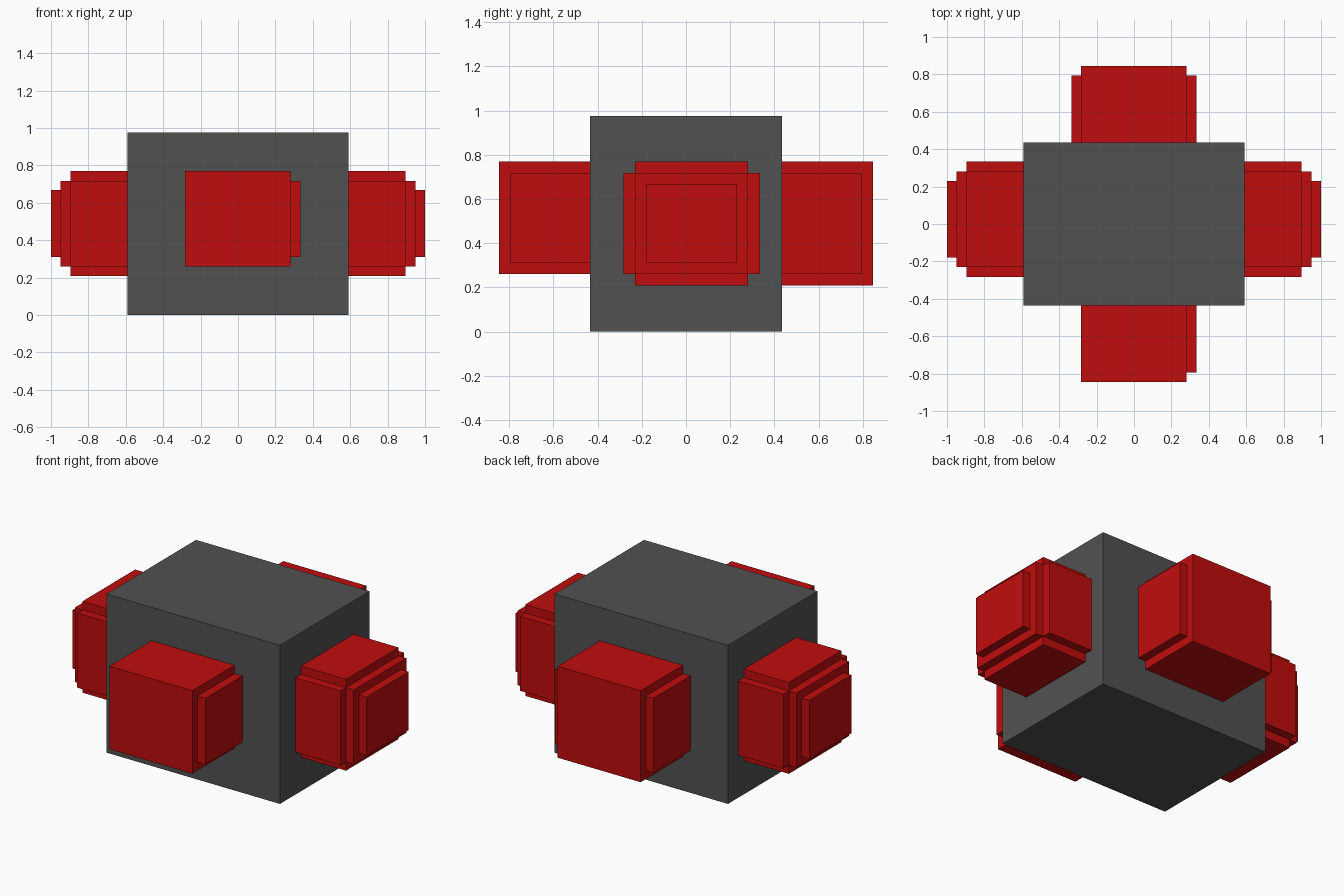
import bpy
import bmesh
from mathutils import Matrix, Vector

cube = bpy.data.objects.get("Cube")
if cube:
    bpy.data.objects.remove(cube, do_unlink=True)


def make_material(name, rgb):
    mat = bpy.data.materials.new(name)
    mat.use_nodes = True
    colour = (*rgb, 1.0)
    mat.diffuse_color = colour
    bsdf = next(n for n in mat.node_tree.nodes if n.type == 'BSDF_PRINCIPLED')
    bsdf.inputs["Base Color"].default_value = colour
    return mat


def make_blocks(name, mat, *boxes):
    """One object made of boxes, each given as x, y and z ranges."""
    bm = bmesh.new()
    for ranges in boxes:
        centre = Vector([(a + b) / 2 for a, b in ranges])
        size = Vector([b - a for a, b in ranges])
        bmesh.ops.create_cube(
            bm, size=1, matrix=Matrix.Translation(centre) @ Matrix.Diagonal((*size, 1)))
    mesh = bpy.data.meshes.new(name)
    bm.to_mesh(mesh)
    bm.free()
    mesh.materials.append(mat)
    obj = bpy.data.objects.new(name, mesh)
    bpy.context.collection.objects.link(obj)
    return obj


grey = make_material("dark grey", (0.083, 0.083, 0.083))
red = make_material("red", (0.53, 0.004, 0.004))

# Central block
make_blocks("body", grey, ((-0.59, 0.59), (-0.435, 0.435), (0, 0.975)))

# Stepped side pods, rooted inside the body and mirrored across x
root = 0.55
side_pods = make_blocks(
    "side_pods", red,
    ((root, 0.948), (-0.23, 0.281), (0.26, 0.718)),      # core
    ((root, 1.0), (-0.179, 0.23), (0.31, 0.668)),        # outer step
    ((root, 0.896), (-0.23, 0.281), (0.208, 0.77)),      # top and bottom steps
    ((root, 0.896), (-0.283, 0.334), (0.26, 0.718)))     # front and back steps
mirror = side_pods.modifiers.new("Mirror", 'MIRROR')
mirror.use_axis = (True, False, False)

# Front pod with a single step on its +x side
make_blocks(
    "front_pod", red,
    ((-0.283, 0.281), (-0.845, -0.4), (0.26, 0.77)),
    ((0.2, 0.334), (-0.793, -0.4), (0.31, 0.718)))

# Back pod with a step on both sides
make_blocks(
    "back_pod", red,
    ((-0.283, 0.281), (0.4, 0.845), (0.208, 0.77)),
    ((-0.334, 0.334), (0.4, 0.795), (0.26, 0.718)))
